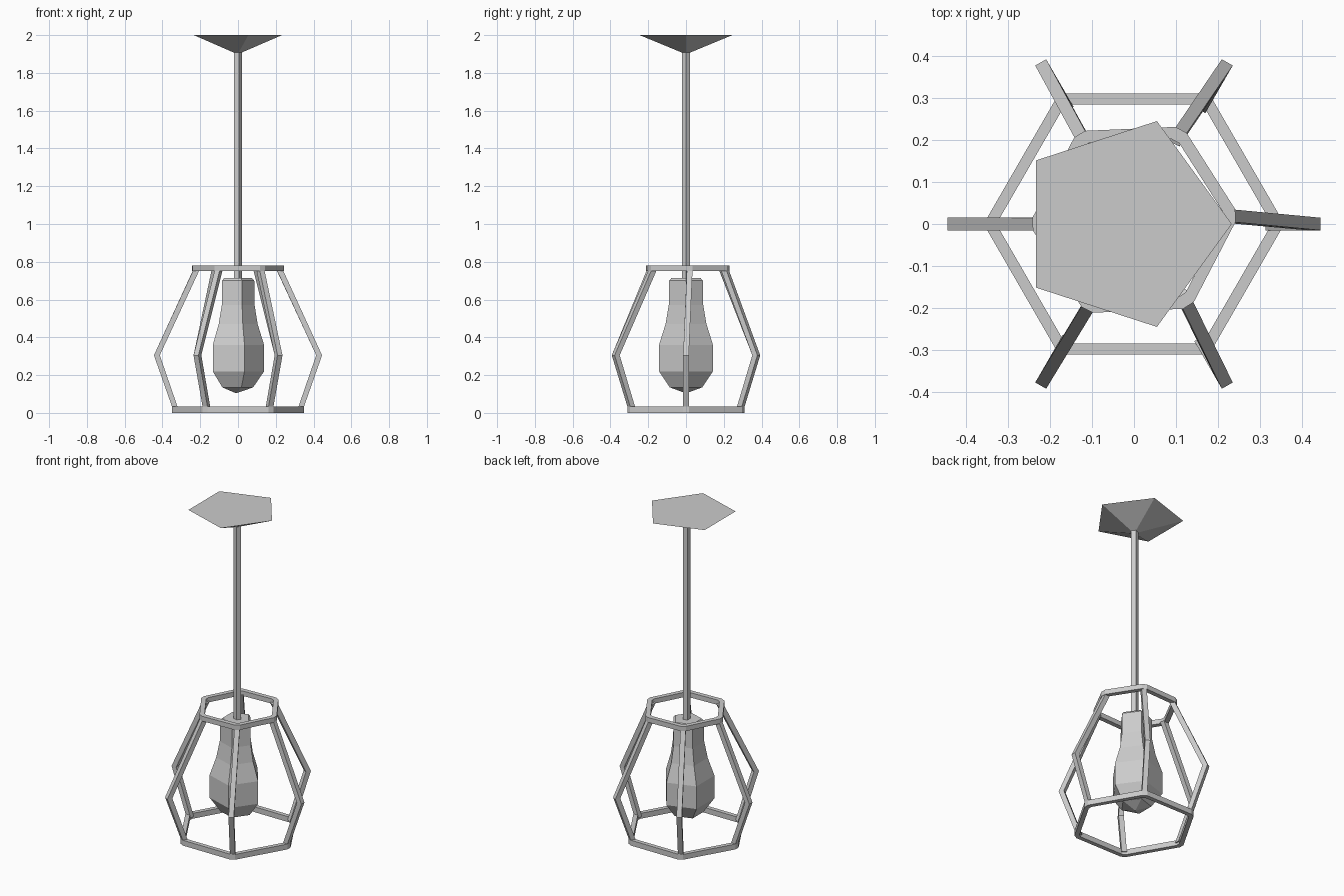
import bpy
from math import cos, sin, pi, radians

if "Cube" in bpy.data.objects:
    bpy.data.objects.remove(bpy.data.objects["Cube"])


def make(name, verts, faces):
    me = bpy.data.meshes.new(name)
    me.from_pydata(verts, [], faces)
    me.update()
    ob = bpy.data.objects.new(name, me)
    bpy.context.collection.objects.link(ob)
    return ob


def lathe(name, profile, sides=5):
    """Low-poly turned shape from (centre x, radius, z), listed bottom to top."""
    verts, faces = [], []
    for cx, r, z in profile:
        for i in range(sides):
            a = 2 * pi * i / sides
            verts.append((cx + r * cos(a), r * sin(a), z))
    for k in range(len(profile) - 1):
        for i in range(sides):
            j = (i + 1) % sides
            b = k * sides
            faces.append((b + i, b + j, b + sides + j, b + sides + i))
    faces.append(tuple(range(sides))[::-1])
    faces.append(tuple(range(len(verts) - sides, len(verts))))
    return make(name, verts, faces)


def polar(r, t, ang, cy=0.0):
    """Point at distance r along ang, shifted sideways by t."""
    return r * cos(ang) - t * sin(ang), cy + r * sin(ang) + t * cos(ang)


TWIST, TOP_Y = radians(2.5), 0.01   # the top ring sits slightly turned


def ring(name, r_out, r_in, z0, z1, twist=0.0, cy=0.0):
    """Hexagonal ring with clipped corners and square section."""
    verts, faces = [], []
    for k in range(6):
        a = k * pi / 3 + twist
        for s in (-1, 1):
            o, i = polar(r_out, s * .015, a, cy), polar(r_in, s * .011, a, cy)
            verts += [(*o, z0), (*o, z1), (*i, z1), (*i, z0)]
    for k in range(12):
        b, c = 4 * k, 4 * ((k + 1) % 12)
        for m in range(4):
            n = (m + 1) % 4
            faces.append((b + m, c + m, c + n, b + n))
    return make(name, verts, faces)


def strut(name, ang):
    """Bent square bar from the top ring, out to the widest point, to the base."""
    outer = [(.232, .768), (.445, .305), (.343, .015)]
    inner = [(.205, .756), (.414, .305), (.314, .015)]
    verts, faces = [], []
    for k in range(3):
        a, cy = (ang + TWIST, TOP_Y) if k == 0 else (ang, 0.0)
        for (r, z), s in ((outer[k], -1), (outer[k], 1), (inner[k], 1), (inner[k], -1)):
            verts.append((*polar(r, s * .015, a, cy), z))
    for k in range(2):
        for m in range(4):
            n = (m + 1) % 4
            b = 4 * k
            faces.append((b + m, b + 4 + m, b + 4 + n, b + n))
    faces += [(0, 1, 2, 3), (11, 10, 9, 8)]
    return make(name, verts, faces)


# ceiling canopy: shallow five-sided cone, point down
lathe("ceiling_canopy", [(-.002, .004, 1.9), (-.025, .258, 2.0)])

# hanging rod
lathe("hanging_rod", [(-.002, .023, .70), (-.002, .023, 1.915)])

# bulb
lathe("bulb", [(-.01, .004, .105), (-.01, .09, .135), (-.012, .15, .22),
               (-.012, .15, .36), (-.01, .114, .47), (-.008, .096, .57),
               (-.008, .094, .70), (-.008, .082, .713)])

# cage
ring("cage_top_ring", .242, .212, .75, .78, TWIST, TOP_Y)
ring("cage_bottom_ring", .35, .322, 0.0, .033)
for k in range(6):
    strut(f"cage_strut_{k + 1}", k * pi / 3)
